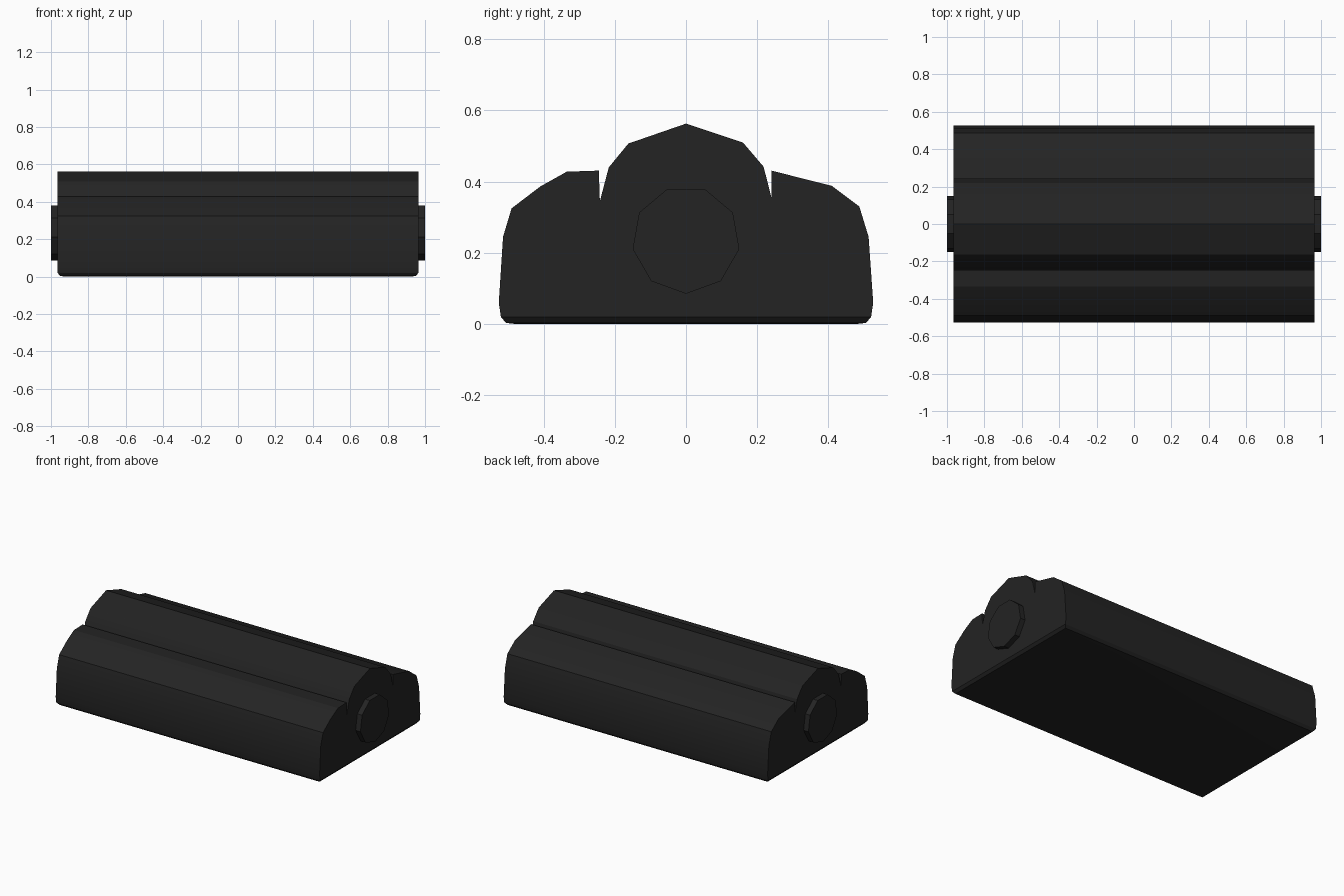
import bpy
import bmesh
from math import radians
from mathutils import Matrix

cube = bpy.data.objects.get("Cube")
if cube:
    bpy.data.objects.remove(cube)

# One dark plastic colour for everything
COLOUR = (0.017, 0.017, 0.017, 1)
plastic = bpy.data.materials.new("black plastic")
plastic.use_nodes = True
plastic.diffuse_color = COLOUR
shader = plastic.node_tree.nodes["Principled BSDF"]
shader.inputs["Base Color"].default_value = COLOUR
shader.inputs["Roughness"].default_value = 0.7


def make_object(name, bm):
    mesh = bpy.data.meshes.new(name)
    bm.to_mesh(mesh)
    bm.free()
    mesh.materials.append(plastic)
    obj = bpy.data.objects.new(name, mesh)
    bpy.context.collection.objects.link(obj)
    bpy.ops.object.select_all(action="DESELECT")
    obj.select_set(True)
    bpy.context.view_layer.objects.active = obj
    bpy.ops.object.shade_smooth_by_angle(angle=radians(25))
    return obj


# Body cross-section (y, z): front shoulder, raised ridge, back shoulder
HALF = 0.965
profile = [
    (-0.52, 0.02), (-0.526, 0.06), (-0.514, 0.245), (-0.49, 0.325),
    (-0.41, 0.386), (-0.335, 0.428), (-0.245, 0.431), (-0.242, 0.345),
    (-0.217, 0.44), (-0.162, 0.507), (0, 0.563), (0.16, 0.51),
    (0.218, 0.442), (0.24, 0.355), (0.24, 0.431), (0.41, 0.388),
    (0.487, 0.33), (0.513, 0.245), (0.526, 0.06), (0.52, 0.02),
]
bm = bmesh.new()
section = bm.faces.new([bm.verts.new((-HALF, y, z)) for y, z in profile])
swept = bmesh.ops.extrude_face_region(bm, geom=[section])["geom"]
moved = [v for v in swept if isinstance(v, bmesh.types.BMVert)]
bmesh.ops.translate(bm, verts=moved, vec=(2 * HALF, 0, 0))
bmesh.ops.recalc_face_normals(bm, faces=bm.faces)

# Chamfered foot and base panel
base = min(bm.faces, key=lambda f: f.calc_center_median().z)
bmesh.ops.inset_region(bm, faces=[base], thickness=0.02, depth=0.017)
bmesh.ops.inset_region(bm, faces=[base], thickness=0.04, depth=0.003)
make_object("body", bm)

# Nine-sided end knobs
for name, side in (("left_knob", 1), ("right_knob", -1)):
    bm = bmesh.new()
    bmesh.ops.create_cone(bm, cap_ends=True, segments=9, radius1=0.152,
                          radius2=0.152, depth=0.07)
    # Lay the axis along x with one corner pointing straight down
    low = min(bm.verts, key=lambda v: v.co.y)
    turn = Matrix.Rotation(radians(-90) - low.co.to_2d().to_3d().to_track_quat("X", "Z").to_euler().z, 4, "Z")
    lay = Matrix(((0, 0, 1, 0), (1, 0, 0, 0), (0, 1, 0, 0), (0, 0, 0, 1)))
    place = Matrix.Translation((side * 0.965, 0, 0.237))
    bmesh.ops.transform(bm, matrix=place @ lay @ turn, verts=bm.verts)
    make_object(name, bm)
